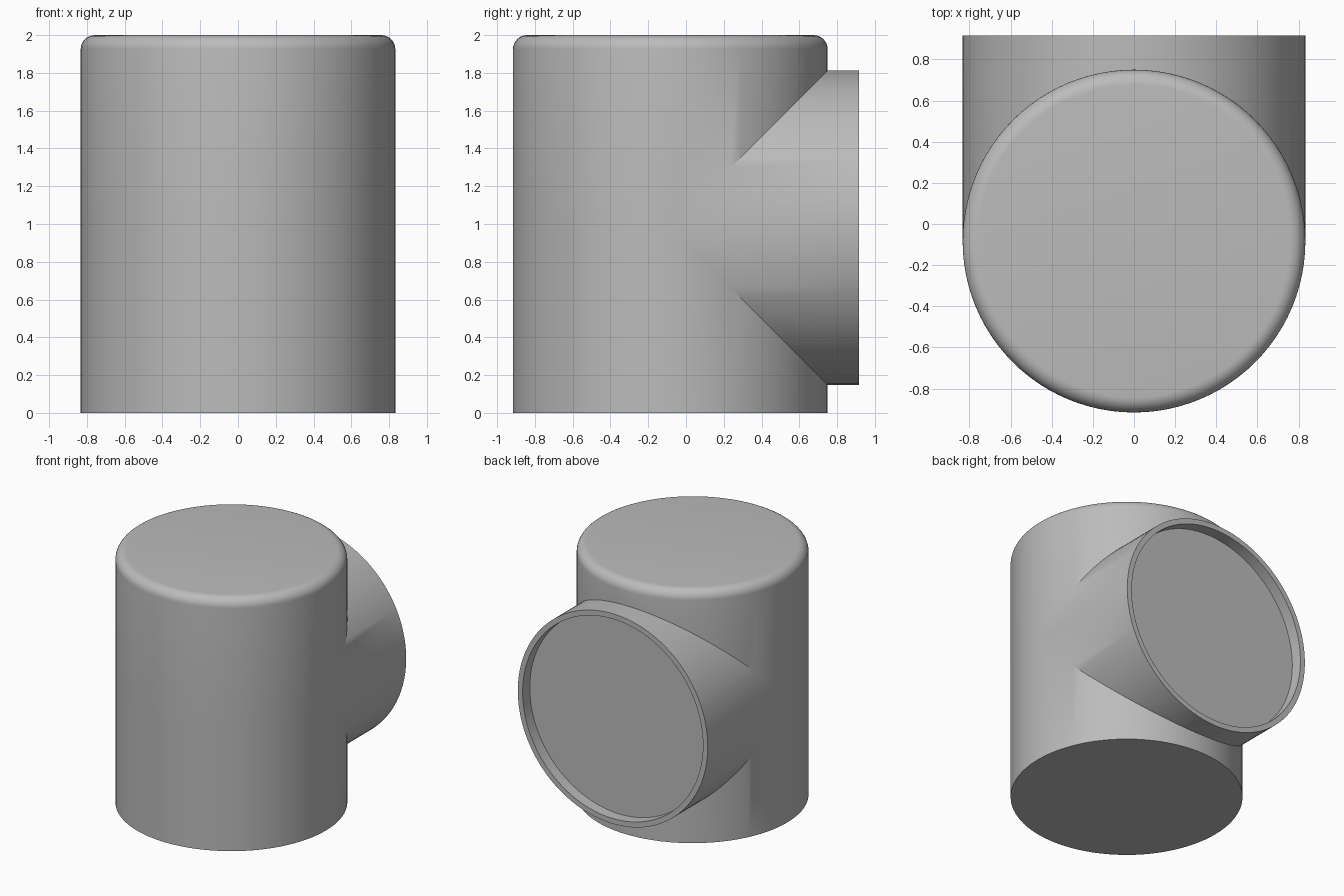
import bpy
import bmesh
from math import sin, cos, pi

if "Cube" in bpy.data.objects:
    bpy.data.objects.remove(bpy.data.objects["Cube"])

SEG = 96             # sides of both cylinders
R = 0.833            # shared radius
YC = -0.083          # axis of the upright body
ZC = 0.98            # axis of the side branch
TOP, FILLET = 2.0, 0.075
END, LIP, DEPTH = 0.917, 0.042, 0.09

grey = bpy.data.materials.new("plain_grey")
grey.use_nodes = True
colour = (0.5, 0.5, 0.5, 1)
grey.diffuse_color = colour
grey.node_tree.nodes["Principled BSDF"].inputs["Base Color"].default_value = colour

bm = bmesh.new()
angles = [2 * pi * i / SEG for i in range(SEG)]


def ring(point):
    return [bm.verts.new(point(a)) for a in angles]


def upright(radius, z):
    return ring(lambda a: (radius * cos(a), YC + radius * sin(a), z))


def sideways(radius, y):
    return ring(lambda a: (radius * cos(a), y, ZC + radius * sin(a)))


def saddle(side):
    # mitre where the branch meets the back of the body
    return ring(lambda a: (R * cos(a), YC + R * sin(a),
                           ZC + side * max(0, R * sin(a))))


def skin(rings):
    for low, high in zip(rings, rings[1:]):
        for i in range(SEG):
            j = (i + 1) % SEG
            bm.faces.new((low[i], low[j], high[j], high[i]))


# Upright body: below and above the mitre, with a rounded top edge
base = upright(R, 0)
skin([base, saddle(-1)])
rounded = [upright(R - FILLET * (1 - cos(t)), TOP - FILLET * (1 - sin(t)))
           for t in (pi / 2 * k / 8 for k in range(9))]
skin([saddle(1)] + rounded)
bm.faces.new(base)
bm.faces.new(rounded[-1])

# Side branch: mitred inner end, thin rim and recessed end plate
inner = ring(lambda a: (R * cos(a), YC + R * abs(sin(a)), ZC + R * sin(a)))
plate = sideways(R - LIP, END - DEPTH)
skin([inner, sideways(R, END), sideways(R - LIP, END), plate])
bm.faces.new(plate)

# Weld the parts into one closed shell
bmesh.ops.remove_doubles(bm, verts=bm.verts[:], dist=0.0001)
bmesh.ops.recalc_face_normals(bm, faces=bm.faces[:])
mesh = bpy.data.meshes.new("tee_fitting")
bm.to_mesh(mesh)
bm.free()
mesh.materials.append(grey)

tee = bpy.data.objects.new("tee_fitting", mesh)
bpy.context.collection.objects.link(tee)
bpy.context.view_layer.objects.active = tee
tee.select_set(True)
bpy.ops.object.shade_smooth_by_angle(angle=pi / 6)
